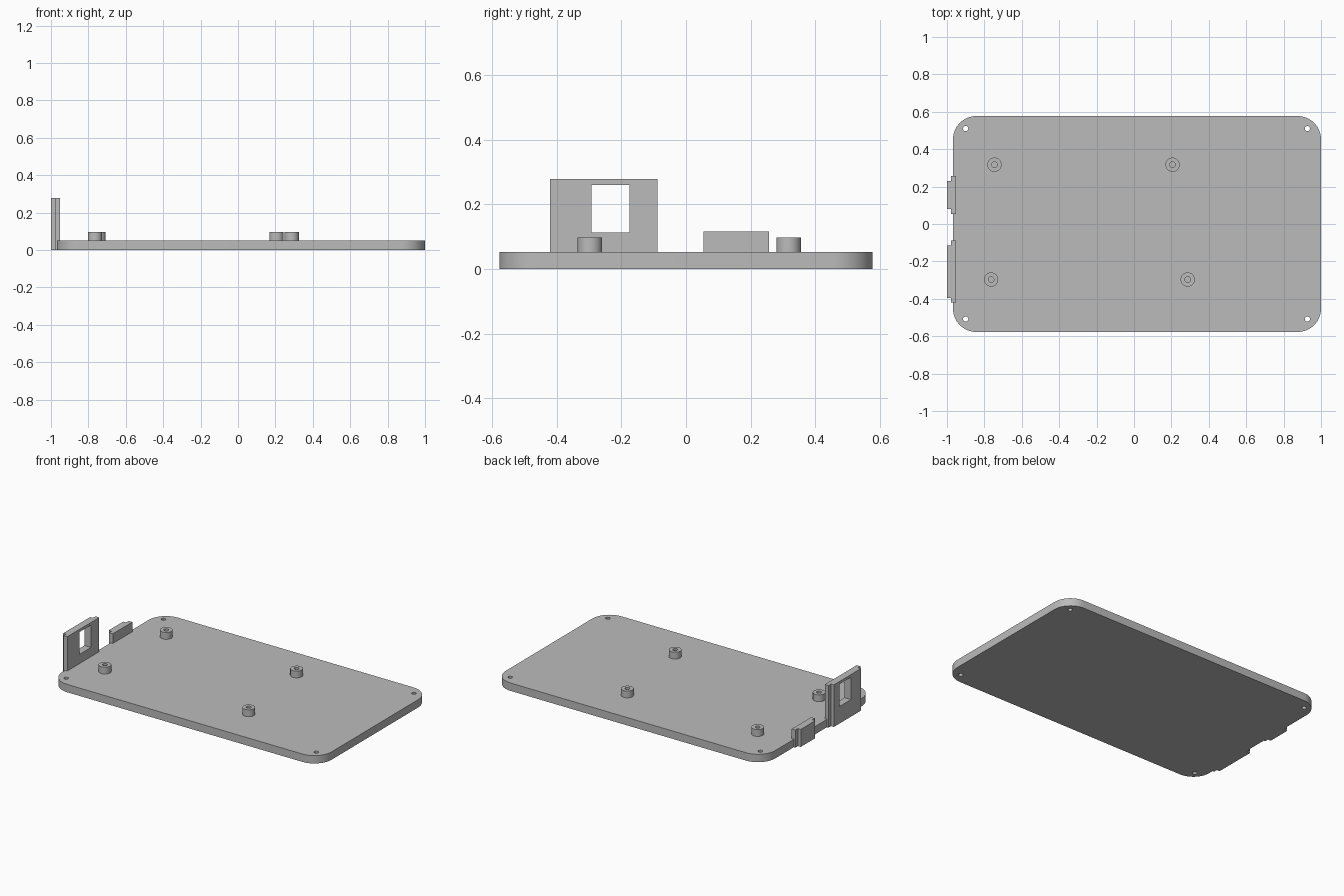
import bpy, bmesh, math

cube = bpy.data.objects.get("Cube")
if cube:
    bpy.data.objects.remove(cube, do_unlink=True)

grey = bpy.data.materials.new("plain grey")
grey.use_nodes = True
grey.diffuse_color = (0.5, 0.5, 0.5, 1)
grey.node_tree.nodes["Principled BSDF"].inputs["Base Color"].default_value = (0.5, 0.5, 0.5, 1)

LEFT, RIGHT, HALF_Y, THICK = -0.968, 1.0, 0.577, 0.052


def prism(name, outline, z0, z1):
    """Extrude a flat outline of (x, y) points from z0 to z1."""
    bm = bmesh.new()
    base = bm.faces.new([bm.verts.new((x, y, z0)) for x, y in outline])
    top = bmesh.ops.extrude_face_region(bm, geom=[base])["geom"]
    bmesh.ops.translate(bm, vec=(0, 0, z1 - z0),
                        verts=[v for v in top if isinstance(v, bmesh.types.BMVert)])
    bmesh.ops.recalc_face_normals(bm, faces=bm.faces)
    mesh = bpy.data.meshes.new(name)
    bm.to_mesh(mesh)
    bm.free()
    mesh.materials.append(grey)
    obj = bpy.data.objects.new(name, mesh)
    bpy.context.collection.objects.link(obj)
    return obj


def rect(x0, x1, y0, y1):
    return [(x0, y0), (x1, y0), (x1, y1), (x0, y1)]


def arc(x, y, r, start=0, sweep=360, steps=32):
    count = steps if sweep == 360 else steps + 1
    angles = [math.radians(start + sweep * i / steps) for i in range(count)]
    return [(x + r * math.cos(a), y + r * math.sin(a)) for a in angles]


def cut(target, cutter):
    """Subtract the cutter, then discard it."""
    bpy.context.view_layer.objects.active = target
    mod = target.modifiers.new("cut", "BOOLEAN")
    mod.operation, mod.solver, mod.object = "DIFFERENCE", "EXACT", cutter
    bpy.ops.object.modifier_apply(modifier=mod.name)
    bpy.data.objects.remove(cutter, do_unlink=True)


def smooth(obj):
    bpy.ops.object.select_all(action="DESELECT")
    obj.select_set(True)
    bpy.context.view_layer.objects.active = obj
    bpy.ops.object.shade_smooth_by_angle(angle=math.radians(30))


# Base plate with rounded corners and a screw hole in each
R = 0.125
outline = []
for i, (sx, sy) in enumerate([(1, 1), (-1, 1), (-1, -1), (1, -1)]):
    cx = RIGHT - R if sx > 0 else LEFT + R
    outline += arc(cx, sy * (HALF_Y - R), R, 90 * i, 90, 16)
plate = prism("base_plate", outline, 0, THICK)
for x in (-0.90, 0.927):
    for y in (-0.508, 0.51):
        cut(plate, prism("screw_hole", arc(x, y, 0.014), -0.1, 0.2))
smooth(plate)

# Hollow standoffs for the circuit board
for i, (x, y) in enumerate([(-0.746, 0.317), (0.206, 0.317), (-0.764, -0.297), (0.287, -0.297)]):
    post = prism(f"standoff_{i + 1}", arc(x, y, 0.038), THICK, 0.097)
    cut(post, prism("bore", arc(x, y, 0.015), THICK + 0.002, 0.2))
    smooth(post)


def bracket(name, y0, y1, height):
    """Stepped wall: narrow outer face, wider inner lip resting on the plate."""
    xo, xm, xi, s = -1.0, -0.979, -0.952, 0.026
    shape = [(xo, y0 + s), (xm, y0 + s), (xm, y0), (xi, y0),
             (xi, y1), (xm, y1), (xm, y1 - s), (xo, y1 - s)]
    wall = prism(name, shape, 0, height)
    cut(wall, prism("plate_seat", rect(LEFT, 0, y0 - 0.1, y1 + 0.1), -0.1, THICK))
    return wall


# Port walls on the short edge, the tall one with a window
tall = bracket("tall_port_wall", -0.421, -0.088, 0.278)
cut(tall, prism("window", rect(-1.1, -0.9, -0.292, -0.174), 0.113, 0.26))
bracket("short_port_wall", 0.054, 0.257, 0.116)
